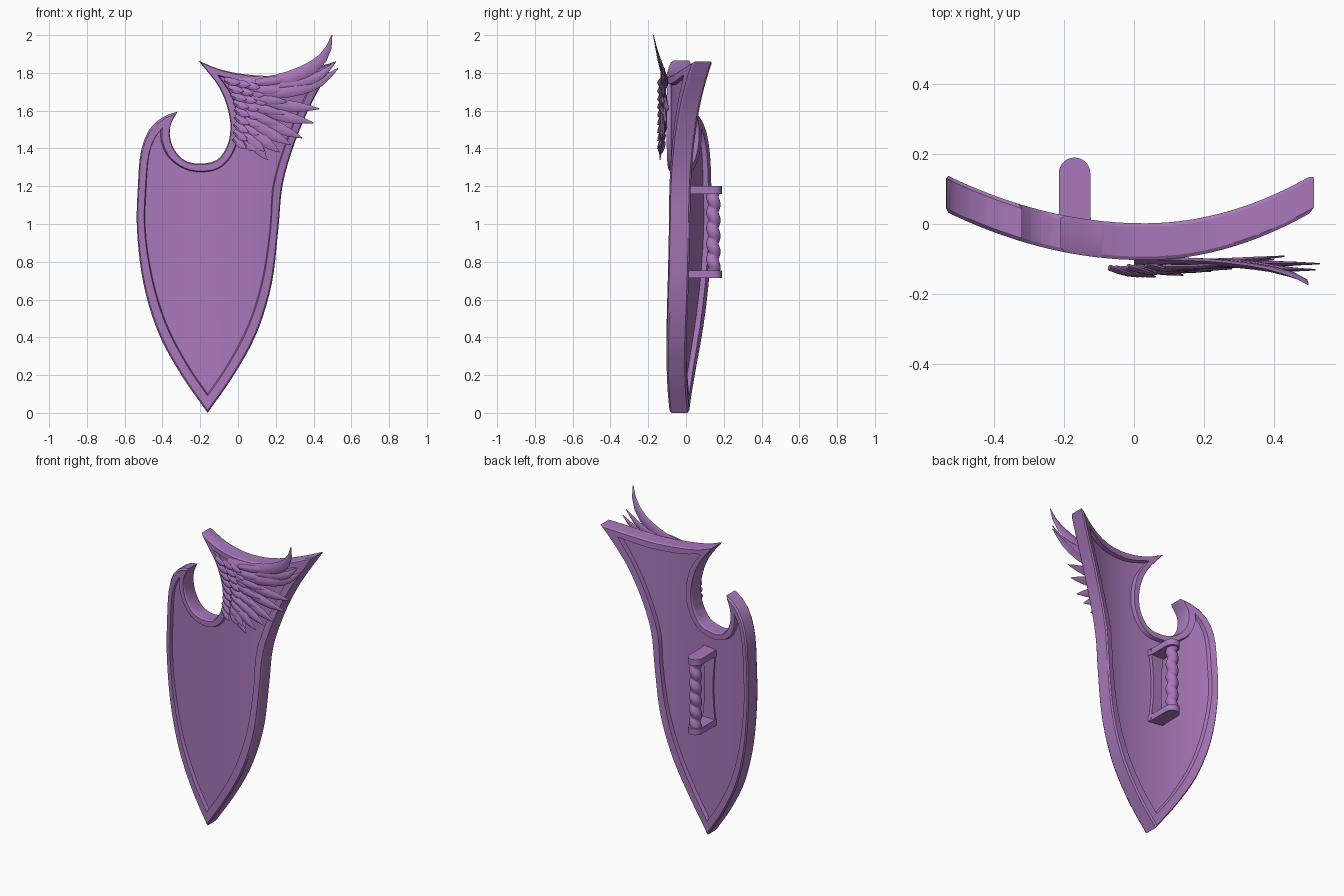
import bpy, bmesh, math
from mathutils import Vector

cube = bpy.data.objects.get("Cube")
if cube:
    bpy.data.objects.remove(cube, do_unlink=True)

purple = bpy.data.materials.new("purple")
purple.use_nodes = True
purple.diffuse_color = (0.40, 0.19, 0.50, 1)
purple.node_tree.nodes["Principled BSDF"].inputs["Base Color"].default_value = (0.40, 0.19, 0.50, 1)

THICK = 0.105
MID = -0.161          # vertical axis of the blade


def bow(x):
    """Front surface depth of the bowed shield."""
    d = x - 0.03
    return -0.103 + (0.6 if d > 0 else 0.43) * d * d


def finish(bm, name, angle=32):
    bmesh.ops.recalc_face_normals(bm, faces=bm.faces)
    mesh = bpy.data.meshes.new(name)
    bm.to_mesh(mesh)
    bm.free()
    mesh.materials.append(purple)
    ob = bpy.data.objects.new(name, mesh)
    bpy.context.collection.objects.link(ob)
    bpy.ops.object.select_all(action='DESELECT')
    ob.select_set(True)
    bpy.context.view_layer.objects.active = ob
    bpy.ops.object.shade_smooth_by_angle(angle=math.radians(angle))
    return ob


def loft(bm, sections):
    """Skin closed sections of equal size and cap both ends."""
    rings = [[bm.verts.new(p) for p in s] for s in sections]
    n = len(rings[0])
    for a, b in zip(rings, rings[1:]):
        for i in range(n):
            j = (i + 1) % n
            bm.faces.new((a[i], a[j], b[j], b[i]))
    return [bm.faces.new(rings[0][::-1]), bm.faces.new(rings[-1])]


def spline(points, count):
    """Smooth path through the points, evenly resampled."""
    p = [Vector(q) for q in points]
    p = [2 * p[0] - p[1]] + p + [2 * p[-1] - p[-2]]
    fine = []
    for a, b, c, d in zip(p, p[1:], p[2:], p[3:]):
        for k in range(12):
            t = k / 12
            fine.append(0.5 * (2 * b + (c - a) * t + (2 * a - 5 * b + 4 * c - d) * t * t
                               + (3 * b - a - 3 * c + d) * t ** 3))
    fine.append(p[-2])
    dist = [0]
    for a, b in zip(fine, fine[1:]):
        dist.append(dist[-1] + (b - a).length)
    out, k = [], 0
    for i in range(count + 1):
        s = dist[-1] * i / count
        while k < len(fine) - 2 and dist[k + 1] < s:
            k += 1
        out.append(fine[k].lerp(fine[k + 1], (s - dist[k]) / (dist[k + 1] - dist[k])))
    return out


def outline(lower, hook, bay, crest, flank):
    """Closed shield contour; the lower sides mirror each other."""
    mirrored = [(2 * MID - x, z) for x, z in reversed(lower)]
    sides = [(lower + hook, 30), ([hook[-1]] + bay, 34),
             ([bay[-1]] + crest, 18), ([crest[-1]] + flank + mirrored, 34)]
    return [q for pts, n in sides for q in spline(pts, n)[:-1]]


# Shield body with a raised rim on both faces
outer = outline(
    [(MID, 0), (-.3, .2), (-.42, .42), (-.5, .68), (-.535, .97)],
    [(-.53, 1.2), (-.515, 1.38), (-.47, 1.5), (-.4, 1.565), (-.32, 1.595)],
    [(-.355, 1.53), (-.36, 1.46), (-.335, 1.39), (-.28, 1.335), (-.2, 1.32), (-.11, 1.34),
     (-.055, 1.42), (-.04, 1.52), (-.06, 1.63), (-.11, 1.74), (-.21, 1.865)],
    [(-.1, 1.82), (.04, 1.792), (.2, 1.785), (.35, 1.81), (.515, 1.86)],
    [(.45, 1.75), (.37, 1.6), (.29, 1.4), (.235, 1.2)])
inner = outline(
    [(MID, .09), (-.27, .25), (-.38, .46), (-.455, .7), (-.495, .97)],
    [(-.49, 1.2), (-.475, 1.36), (-.445, 1.45), (-.4, 1.51)],
    [(-.4, 1.44), (-.365, 1.36), (-.29, 1.3), (-.2, 1.28), (-.1, 1.3),
     (-.03, 1.38), (0, 1.5), (-.02, 1.64), (-.06, 1.72), (-.11, 1.79)],
    [(.04, 1.75), (.2, 1.742), (.31, 1.757), (.42, 1.79)],
    [(.33, 1.61), (.25, 1.41), (.19, 1.2)])


def ring(blend, depth):
    return [(p.x, depth, p.y) for p in (a.lerp(b, blend) for a, b in zip(outer, inner))]


bm = bmesh.new()
caps = loft(bm, [ring(1.12, .022), ring(1, 0), ring(.15, 0), ring(0, .01),
                 ring(0, THICK - .01), ring(.15, THICK), ring(1, THICK), ring(1.12, THICK - .025)])
bmesh.ops.triangulate(bm, faces=caps)
for k in range(-18, 19):                       # cuts that let the flat panels bend
    bmesh.ops.bisect_plane(bm, geom=bm.verts[:] + bm.edges[:] + bm.faces[:],
                           plane_co=(k * .03 + .004, 0, 0), plane_no=(1, 0, 0))
for v in bm.verts:
    v.co.y += bow(v.co.x)
finish(bm, "shield_body", 25)

# Feathers
BLADE = [(1, 0), (.4, .8), (-.4, 1), (-1, .2), (-.5, -.6), (.5, -.6)]


def feather(bm, points, width, thick=.013, steps=9):
    """Tapered blade along (x, z, distance in front of the shield) points."""
    path = spline([(x, bow(x) - out, z) for x, z, out in points], steps)
    sections = []
    for i, p in enumerate(path):
        t = i / steps
        tangent = (path[min(i + 1, steps)] - path[max(i - 1, 0)]).normalized()
        side = Vector((-tangent.z, 0, tangent.x)).normalized()
        up = side.cross(tangent)
        if up.y > 0:
            up = -up
        w = width * (.65 + .35 * math.sin(t * 2.6)) * max(.08, 1 - t ** 5) 
        h = thick * max(.2, 1 - t ** 4)
        sections.append([p + side * w * u + up * h * v for u, v in BLADE])
    loft(bm, sections)


def fan(bm, rows, root, length, angles, width, lift):
    """Row of short feathers whose direction turns from top to bottom."""
    for i in range(rows):
        t = i / (rows - 1)
        x, z = root(t)
        a = math.radians(angles[0] + (angles[1] - angles[0]) * t)
        dx, dz = length * math.cos(a), length * math.sin(a)
        feather(bm, [(x, z, lift - .012), (x + dx / 2, z + dz / 2 - .004, lift),
                     (x + dx, z + dz, lift + .012)], width, .01, 6)


bm = bmesh.new()
feather(bm, [(0, 1.745, 0), (.2, 1.755, .02), (.37, 1.815, .09), (.465, 1.9, .16), (.497, 2, .2)], .038)
feather(bm, [(.1, 1.73, .01), (.3, 1.745, .05), (.43, 1.785, .12), (.518, 1.86, .17)], .03)
feather(bm, [(.05, 1.69, .01), (.25, 1.7, .04), (.42, 1.745, .1), (.53, 1.825, .16)], .034)
tips = [(.43, 1.61), (.4, 1.535), (.34, 1.455), (.28, 1.42), (.22, 1.38), (.14, 1.385)]
for i, (x, z) in enumerate(tips):
    rx, rz = .06 - .008 * i, 1.67 - .03 * i
    feather(bm, [(rx, rz, .005), ((rx + x) / 2, (rz + z) / 2 - .012, .03),
                 (x, z, .05 + .15 * max(0, x - .2))], .032)
finish(bm, "long_feathers", 40)

bm = bmesh.new()
fan(bm, 8, lambda t: (.09 - .06 * t, 1.75 - .27 * t), .19, (8, -48), .024, .032)
finish(bm, "middle_feathers", 40)

bm = bmesh.new()
for col in range(3):
    fan(bm, 9, lambda t: (-.07 + .07 * math.sin(min(1, t * 1.6) * 1.57) + .052 * col - .02 * t,
                          1.765 - .012 * col - .31 * t),
        .085, (-12, -42), .021, .036 - .006 * col)
finish(bm, "small_feathers", 40)

# Handle on the back
HX, HY = -.17, .145
bm = bmesh.new()
arc = [(HX + .045 * math.cos(k * math.pi / 12), HY + .045 * math.sin(k * math.pi / 12)) for k in range(13)]
tab = [(HX + .052, -.03), (HX + .045, .03)] + arc + [(HX - .045, .03), (HX - .052, -.03)]
for z in (.735, 1.18):
    loft(bm, [[(x, y, z + s) for x, y in tab] for s in (-.02, .02)])
finish(bm, "handle_brackets")

bm = bmesh.new()
ts = [k / 10 for k in range(11)]
half = [(.03 + .02 * (2 * t - 1) ** 2, .72 + .475 * t) for t in ts]
plate = [(w, z) for w, z in half] + [(-w, z) for w, z in reversed(half)]
loft(bm, [[(HX + w, y, z) for w, z in plate] for y in (-.03, .012)])
finish(bm, "handle_plate")

bm = bmesh.new()
rows, seg, turns = 80, 24, 5
sections = []
for r in range(rows + 1):
    t = r / rows
    loop = []
    for k in range(seg):
        a = math.tau * k / seg
        rad = .026 + .012 * abs(math.sin(math.pi * (turns * t + k / seg)))
        loop.append((HX + rad * math.cos(a), HY + rad * math.sin(a), .75 + .415 * t))
    sections.append(loop)
loft(bm, sections)
finish(bm, "wrapped_grip", 45)
